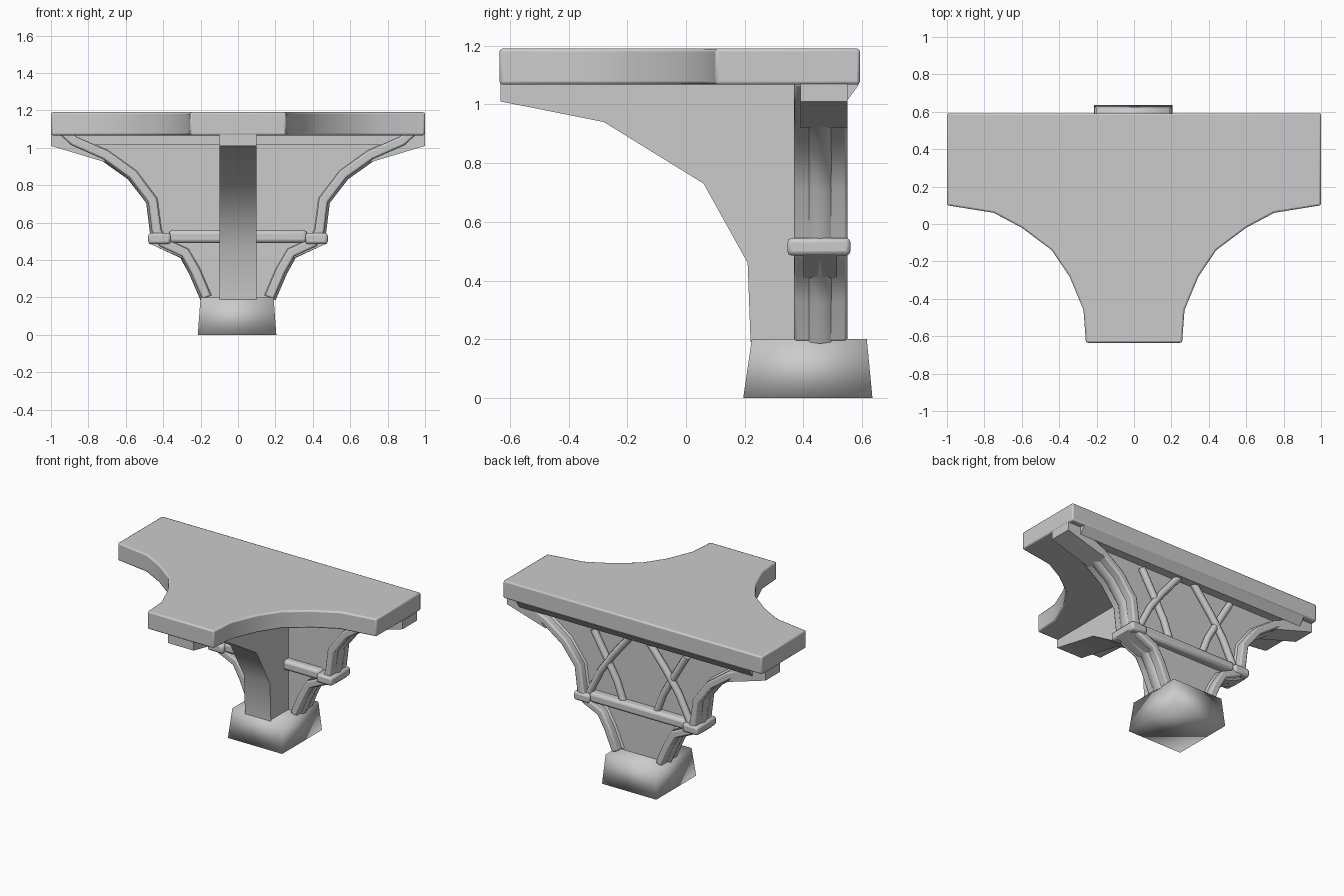
import bpy, bmesh, math
from mathutils import Vector

if "Cube" in bpy.data.objects:
    bpy.data.objects.remove(bpy.data.objects["Cube"], do_unlink=True)

stone = bpy.data.materials.new("grey_stone")
stone.use_nodes = True
GREY = (0.6, 0.6, 0.6, 1)
stone.diffuse_color = GREY
stone.node_tree.nodes["Principled BSDF"].inputs["Base Color"].default_value = GREY


def finish(obj, angle=50, bevel=0, segments=2):
    if bevel:
        mod = obj.modifiers.new("soft_edges", "BEVEL")
        mod.width, mod.segments = bevel, segments
        mod.limit_method = "ANGLE"
        mod.angle_limit = math.radians(40)
    obj.data.materials.append(stone)
    bpy.ops.object.select_all(action="DESELECT")
    obj.select_set(True)
    bpy.context.view_layer.objects.active = obj
    bpy.ops.object.shade_smooth_by_angle(angle=math.radians(angle))
    return obj


def prism(name, outline, axis, lo, hi, **kw):
    """Extrude a flat outline along one axis (0 x, 1 y, 2 z)."""
    def place(p, depth):
        co = list(p)
        co.insert(axis, depth)
        return co
    bm = bmesh.new()
    face = bm.faces.new([bm.verts.new(place(p, lo)) for p in outline])
    new = bmesh.ops.extrude_face_region(bm, geom=[face])["geom"]
    for v in new:
        if isinstance(v, bmesh.types.BMVert):
            v.co[axis] = hi
    bmesh.ops.recalc_face_normals(bm, faces=bm.faces)
    mesh = bpy.data.meshes.new(name)
    bm.to_mesh(mesh)
    bm.free()
    obj = bpy.data.objects.new(name, mesh)
    bpy.context.collection.objects.link(obj)
    return finish(obj, **kw)


def tube(name, points, radius, flatten=1.0, y=0.0):
    """Round bar along x, z points, squashed in y if wanted."""
    curve = bpy.data.curves.new(name, "CURVE")
    curve.dimensions = "3D"
    curve.bevel_depth, curve.bevel_resolution = radius, 2
    curve.use_fill_caps = True
    line = curve.splines.new("POLY")
    line.points.add(len(points) - 1)
    for p, (x, z) in zip(line.points, points):
        p.co = (x, 0, z, 1)
    obj = bpy.data.objects.new(name, curve)
    bpy.context.collection.objects.link(obj)
    obj.location.y, obj.scale.y = y, flatten
    bpy.ops.object.select_all(action="DESELECT")
    obj.select_set(True)
    bpy.context.view_layer.objects.active = obj
    bpy.ops.object.convert(target="MESH")
    return finish(bpy.context.object, 60)


def offset(path, dist):
    """Shift a downward path sideways, towards the middle of the model."""
    out = []
    for i, p in enumerate(path):
        a, b = Vector(path[max(i - 1, 0)]), Vector(path[min(i + 1, len(path) - 1)])
        t = (b - a).normalized()
        out.append((p[0] + t.y * dist, p[1] - t.x * dist))
    return out


def flip(path, side):
    return [(x * side, z) for x, z in path]


# Tabletop-like slab with concave front corners
half = [(1, .592), (1, .1), (.75, .06), (.6, -.02), (.44, -.14),
        (.345, -.28), (.27, -.46), (.257, -.635)]
prism("top_slab", half + flip(half, -1)[::-1], 2, 1.067, 1.19, bevel=.01)

# Tapered foot
foot = prism("foot", [(-.215, .195), (.205, .195), (.205, .635), (-.215, .635)], 2, 0, .2, angle=180)
for v in foot.data.vertices:
    if v.co.z > .1:
        v.co.x = -.005 + (v.co.x + .005) * .93
        v.co.y = .42 + (v.co.y - .415) * .89

# Deep bracket reaching forward
fin = [(-.632, 1.07), (-.632, 1.01), (-.28, .94), (.06, .73), (.21, .46),
       (.22, .19), (.45, .19), (.45, 1.07)]
prism("front_bracket", fin, 0, -.1, .1, angle=40)

# Wide recessed web with flared cornice under the slab
edge = [(.95, 1.07), (.89, 1.015), (.72, .94), (.58, .84), (.48, .71),
        (.46, .55), (.42, .475), (.3, .42), (.25, .33), (.19, .19)]
inner = offset(edge, .05)
inside = offset(edge, .025)
prism("web", inside + flip(inside, -1)[::-1], 1, .415, .49)
prism("cornice", [(.4, 1.015), (.55, 1.015), (.59, 1.068), (.4, 1.068)], 0, -.9, .9)

# Curved side flanges, ribs and collars
for side, word in ((1, "left"), (-1, "right")):
    prism(word + "_flange", flip(edge + inner[::-1], side), 1, .367, .55, bevel=.01)
    prism(word + "_flange_tip", flip([(1, 1.07), (1, 1.01), (.7, .92), (.75, .97), (.9, 1.07)], side),
          1, .39, .55)
    tube(word + "_rib", flip(offset(edge, .03)[1:], side), .042, 1.3, .457)
    prism(word + "_collar_foot", flip([(.48, .49), (.29, .407), (.3, .45), (.4, .5)], side), 1, .4, .515)
    cx = .42 * side
    prism(word + "_collar", [(cx - .06, .345), (cx + .06, .345), (cx + .06, .56), (cx - .06, .56)],
          2, .485, .545, bevel=.015)
    # Crossed struts behind
    tube(word + "_long_strut", flip([(.39, .54), (.3, .72), (.2, .86), (.06, 1.03)], side), .024, 1, .51)
    tube(word + "_short_strut", flip([(.12, .52), (.18, .68), (.26, .82), (.36, .99)], side), .024, 1, .505)

# Cross bar between the collars
prism("cross_bar", [(.365, .49), (.545, .49), (.545, .56), (.365, .56)], 0, -.37, .37, bevel=.02)
